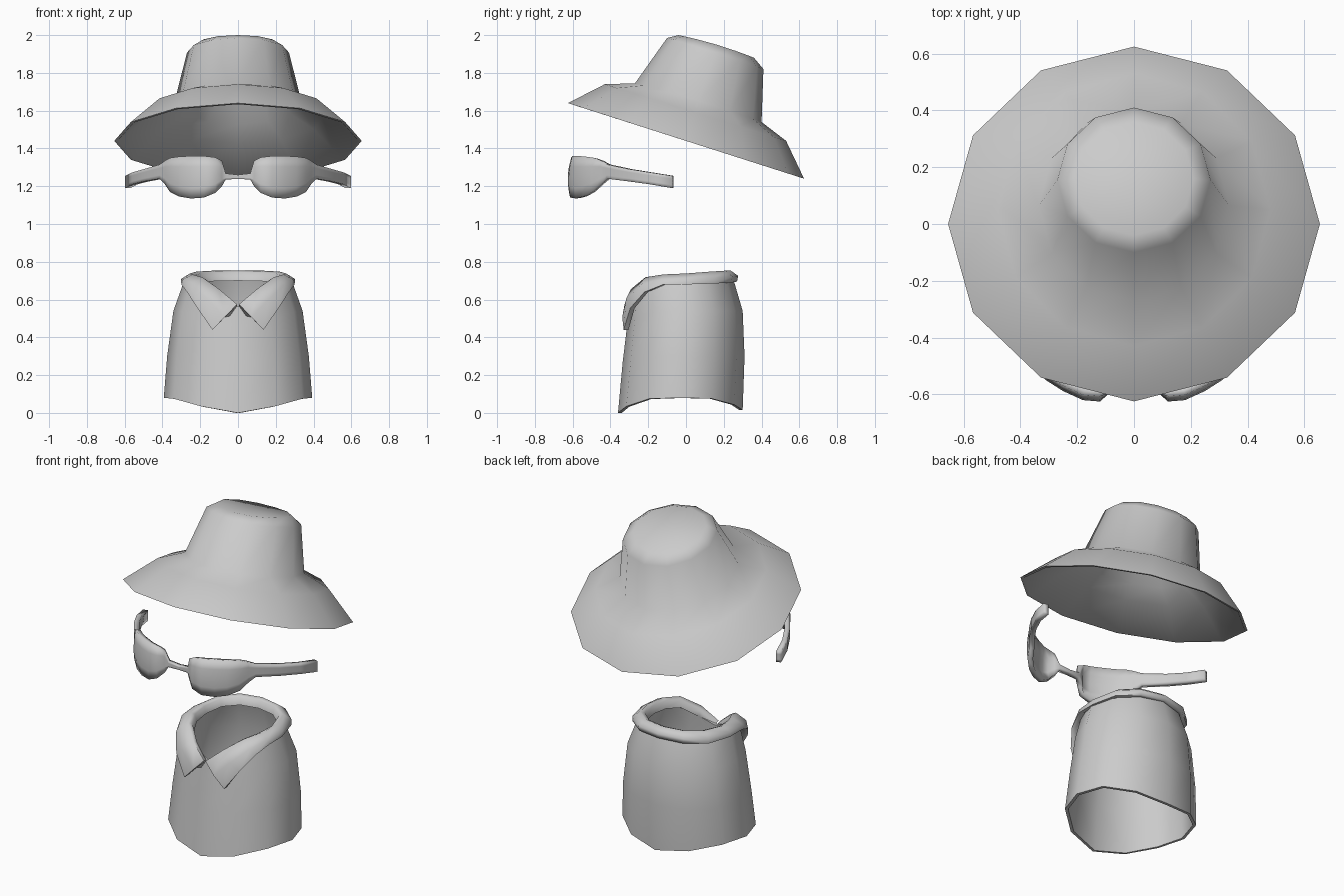
import bpy, bmesh
from math import sin, cos, pi, radians
from mathutils import Vector

if "Cube" in bpy.data.objects:
    bpy.data.objects.remove(bpy.data.objects["Cube"])


def make_object(name, verts, faces, mirror=False, thickness=0.0, recalc=False, angle=60):
    mesh = bpy.data.meshes.new(name)
    mesh.from_pydata([tuple(v) for v in verts], [], faces)
    if recalc:
        bm = bmesh.new()
        bm.from_mesh(mesh)
        bmesh.ops.recalc_face_normals(bm, faces=bm.faces)
        bm.to_mesh(mesh)
        bm.free()
    ob = bpy.data.objects.new(name, mesh)
    bpy.context.collection.objects.link(ob)
    if mirror:
        m = ob.modifiers.new("mirror", 'MIRROR')
        m.use_clip = True
        m.merge_threshold = 0.002
    if thickness:
        s = ob.modifiers.new("shell", 'SOLIDIFY')
        s.thickness = thickness
        s.offset = -1
    bpy.ops.object.select_all(action='DESELECT')
    ob.select_set(True)
    bpy.context.view_layer.objects.active = ob
    bpy.ops.object.convert(target='MESH')
    bpy.ops.object.shade_smooth_by_angle(angle=radians(angle))
    return ob


def loft(rings, closed=True):
    """Quad faces between successive equal-length rings."""
    n = len(rings[0])
    verts = [v for r in rings for v in r]
    faces = []
    for k in range(len(rings) - 1):
        for i in range(n if closed else n - 1):
            j = (i + 1) % n
            faces.append((k * n + i, k * n + j, (k + 1) * n + j, (k + 1) * n + i))
    return verts, faces


SIDES = 12

# Hat: tilted rings (x radius, front y, front z, back y, back z, side lift)
outer_rings = [
    (0.655, -0.625, 1.64, 0.625, 1.24, 0.0),
    (0.48, -0.43, 1.74, 0.53, 1.44, 0.0),
    (0.335, -0.27, 1.745, 0.40, 1.54, 0.01),
    (0.27, -0.10, 1.985, 0.41, 1.82, 0.005),
    (0.21, -0.04, 2.0, 0.36, 1.88, 0.01),
]
# Inner lining: the same rings shrunk, with the rim kept in the brim plane
D = 0.018
inner_rings = [(rx - D, yf + D, zf - (0.006 if k == 0 else D * 0.7),
                yb - D, zb + (0.006 if k == 0 else -D * 0.7), lift)
               for k, (rx, yf, zf, yb, zb, lift) in enumerate(outer_rings)]
rings = []
for rx, yf, zf, yb, zb, lift in inner_rings[::-1] + outer_rings:
    ring = []
    for i in range(SIDES):
        a = 2 * pi * i / SIDES
        t = (sin(a) + 1) / 2
        ring.append((rx * cos(a), yf + (yb - yf) * t,
                     zf + (zb - zf) * t + lift * cos(a) ** 2))
    rings.append(ring)
verts, faces = loft(rings)
top = len(verts) - SIDES
verts += [(0, 0.16, 1.945), (0, 0.16, 1.928)]
for i in range(SIDES):
    j = (i + 1) % SIDES
    faces += [(top + i, top + j, top + SIDES), (j, i, top + SIDES + 1)]
make_object("hat", verts, faces)

# Sunglasses: half strip of columns (x, y, bottom z, top z) from bridge to temple end
columns = [
    (0, -0.585, 1.238, 1.26), (0.065, -0.585, 1.236, 1.268),
    (0.085, -0.595, 1.20, 1.335), (0.12, -0.607, 1.165, 1.353),
    (0.18, -0.602, 1.14, 1.36), (0.25, -0.57, 1.135, 1.36),
    (0.31, -0.532, 1.145, 1.357), (0.36, -0.485, 1.17, 1.35),
    (0.387, -0.452, 1.21, 1.335), (0.415, -0.42, 1.24, 1.315),
    (0.50, -0.30, 1.225, 1.29), (0.56, -0.19, 1.21, 1.273),
    (0.597, -0.075, 1.19, 1.255),
]
rows = []
for f in (0, 0.25, 0.5, 0.75, 1):
    bulge = 0.05 * f * (1 - f) + 0.012 * (1 - f)
    rows.append([(x, y - (bulge if 0.1 < x < 0.37 else 0), zb + (zt - zb) * f)
                 for x, y, zb, zt in columns])
verts, faces = loft(rows, closed=False)
make_object("sunglasses", verts, faces, mirror=True, thickness=0.03, angle=100)

# Shirt body: (x radius, front y, back y, front z, side z, back z)
shirt_rings = [
    (0.393, -0.36, 0.30, 0.0, 0.08, 0.015),
    (0.375, -0.335, 0.31, 0.27, 0.30, 0.30),
    (0.342, -0.312, 0.30, 0.46, 0.54, 0.54),
    (0.285, -0.302, 0.25, 0.565, 0.70, 0.71),
]
rings = []
for rx, yf, yb, zf, zs, zb in shirt_rings:
    ring = []
    for i in range(SIDES):
        a = 2 * pi * i / SIDES
        s = sin(a)
        z = zs + ((zb if s > 0 else zf) - zs) * s ** 4
        ring.append((rx * cos(a), (yf + yb) / 2 + s * (yb - yf) / 2, z))
    rings.append(ring)
verts, faces = loft(rings)
make_object("shirt_body", verts, faces, thickness=0.018)

# Collar: fold line and outer edge, from the back round to the front point
crest = [(0, 0.235, 0.755), (0.13, 0.21, 0.753), (0.22, 0.13, 0.748), (0.255, 0, 0.738),
         (0.24, -0.12, 0.733), (0.19, -0.215, 0.718), (0.10, -0.292, 0.655), (0.005, -0.325, 0.575)]
outer = [(0, 0.27, 0.695), (0.15, 0.24, 0.69), (0.26, 0.15, 0.685), (0.30, 0, 0.68),
         (0.30, -0.12, 0.68), (0.27, -0.22, 0.64), (0.215, -0.295, 0.555), (0.135, -0.33, 0.44)]
sections = []
for k, (c, o) in enumerate(zip(crest, outer)):
    c, o = Vector(c), Vector(o)
    n = Vector((c.x, c.y, 0)).normalized()
    mid = (c + o) / 2
    sections.append([c - n * 0.035 - Vector((0, 0, 0.055)), c - n * 0.025 - Vector((0, 0, 0.01)),
                     c, mid + n * (0.01 if k == 7 else 0.024), o, o - n * 0.025,
                     mid - n * 0.025])
verts, faces = loft(sections)
faces.append(tuple(range(len(verts) - 7, len(verts))))
make_object("collar", verts, faces, mirror=True, recalc=True, angle=80)
